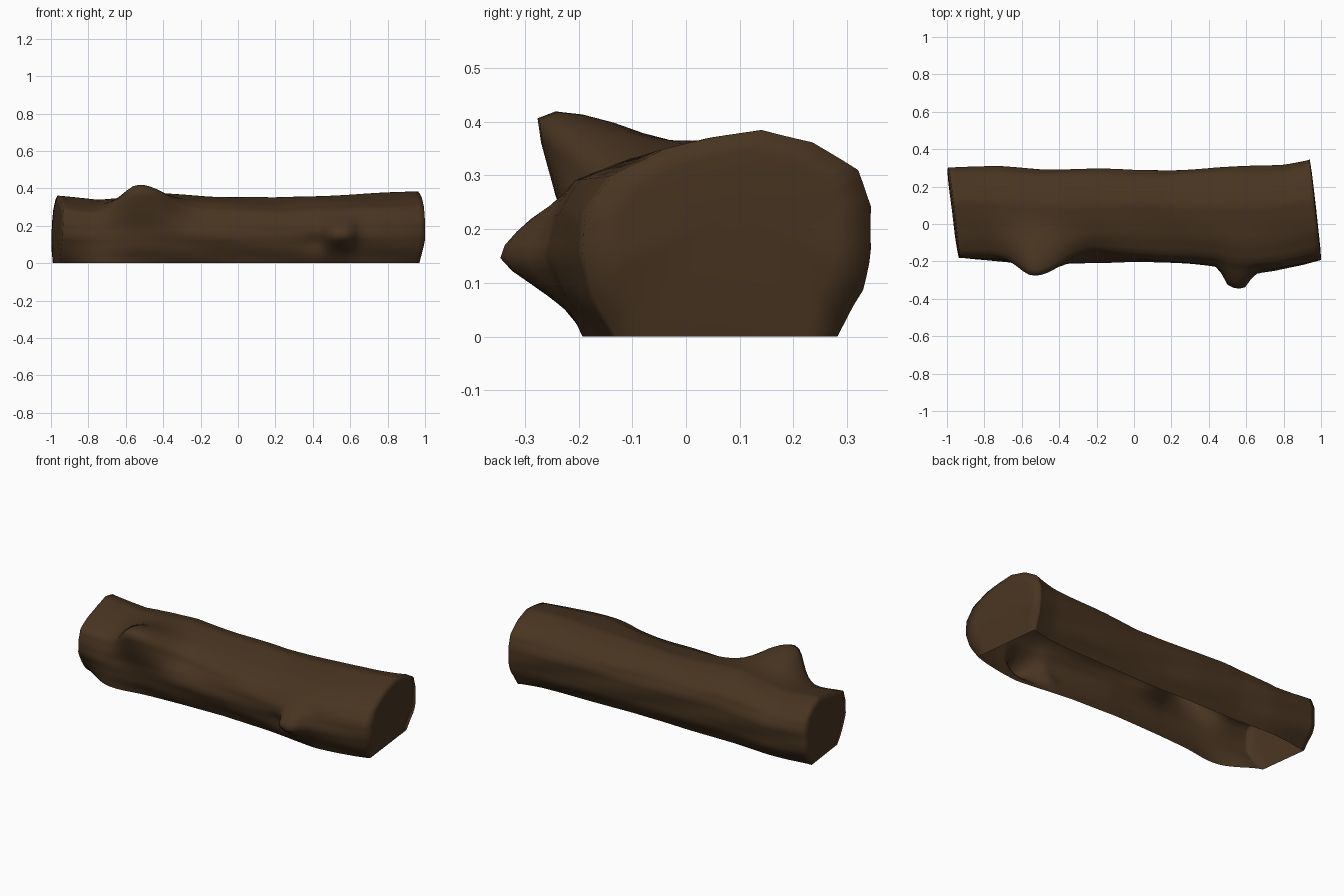
import bpy, bmesh, math

if "Cube" in bpy.data.objects:
    bpy.data.objects.remove(bpy.data.objects["Cube"])

# Bark colour
bark = bpy.data.materials.new("dark_brown_bark")
bark.diffuse_color = (0.066, 0.035, 0.015, 1)
bark.use_nodes = True
bark.node_tree.nodes["Principled BSDF"].inputs["Base Color"].default_value = bark.diffuse_color

# Outline of the log along its length: (x, value)
TOP = [(-1, .36), (-.75, .34), (-.62, .352), (-.4, .372), (-.15, .357), (.2, .35), (.6, .367), (1, .386)]
FRONT = [(-1, -.178), (-.8, -.19), (-.65, -.205), (-.4, -.215), (0, -.2), (.3, -.215), (.45, -.235),
         (.65, -.262), (.75, -.25), (.9, -.222), (1, -.195)]
BACK = [(-1, .305), (-.7, .31), (-.5, .296), (-.2, .298), (0, .29), (.2, .29), (.45, .305), (.8, .318), (1, .35)]

# Cross-section from the front bottom edge over the top to the back bottom edge
SECTION = [(.12, 0), (.045, .2), (0, .4), (.02, .6), (.1, .78), (.28, .9), (.46, .96), (.62, 1),
           (.79, .94), (.94, .8), (.995, .62), (.985, .42), (.965, .22), (.875, 0)]


def sample(table, x):
    for (x0, a), (x1, b) in zip(table, table[1:]):
        if x <= x1:
            return a + (b - a) * (x - x0) / (x1 - x0)
    return table[-1][1]


def bump(d, low, high, power=2):
    """Bell curve with its own width on each side."""
    return math.exp(-abs(d / (low if d < 0 else high)) ** power)


def surface_point(s, u, v):
    y0, y1 = sample(FRONT, s), sample(BACK, s)
    left = bump(s + 1, .2, .14)
    low = max(0, 1 - v / .35)
    if u < .5:
        # fuller foot and shoulder on the left, foot drawn in at the very end
        u -= .10 * low * bump(s + .73, .16, .2)
        u += .10 * low * left
        u -= .08 * bump(v - .82, .2, .12) * bump(s + 1, .2, .25)
    else:
        u -= .05 * low * left
    y, z = y0 + u * (y1 - y0), v * sample(TOP, s)
    shift_y = shift_z = 0
    if u < .6:
        # blunt branch stub on the front side
        k = bump(s - .545, .075, .08, 4) * bump(z - .15, .075, .09)
        shift_y -= .093 * k
        # raised branch stub at the upper front
        k = bump(s + .54, .12, .19) * bump(y + .17, .12, .13) * bump(z - .31, .09, .12)
        shift_y -= .13 * k
        shift_z += .138 * k
        # hollows beside the stubs
        shift_y += .03 * bump(s + .25, .14, .14) * bump(z - .26, .06, .05)
        shift_y += .02 * bump(s - .42, .06, .04) * bump(z - .12, .05, .04)
    # uneven bark
    if v > 0:
        shift_y += .003 * math.sin(9 * s + 14 * v)
        shift_z += .002 * math.sin(11 * s + 9 * u)
    # slanted saw cuts at both ends
    end = abs(s) ** 8
    if s > 0:
        dx = -.06 * (y + .19) / .53 - .2 * max(0, .12 - z)
    else:
        dx = .06 * (.3 - y) / .48 + .05 * max(0, z - .1)
    return s + dx * end, y + shift_y, z + shift_z


# Finer cross-section
profile = [(a[0] + (b[0] - a[0]) * t / 3, a[1] + (b[1] - a[1]) * t / 3)
           for a, b in zip(SECTION, SECTION[1:]) for t in range(3)]
profile.append(SECTION[-1])

# Log shell, open underneath, with closed ends
bm = bmesh.new()
N = 64
rings = []
for i in range(N + 1):
    s = -1 + 2 * i / N
    rings.append([bm.verts.new(surface_point(s, u, v)) for u, v in profile])
for r0, r1 in zip(rings, rings[1:]):
    for j in range(len(profile) - 1):
        bm.faces.new((r0[j], r0[j + 1], r1[j + 1], r1[j]))

# Slightly domed saw cuts, straight along the ground
for ring, sign in ((rings[0], -1), (rings[-1], 1)):
    n = len(ring)
    centre = sum((p.co for p in ring), ring[0].co * 0) / n
    ground = (ring[0].co + ring[-1].co) / 2
    inner = []
    for j, p in enumerate(ring):
        if j in (0, n - 1):
            inner.append(bm.verts.new(p.co.lerp(ground, .25)))
        else:
            co = p.co.lerp(centre, .25)
            co.x += .004 * sign
            inner.append(bm.verts.new(co))
    centre.x += .008 * sign
    hub = bm.verts.new(centre)
    for j in range(n):
        k = (j + 1) % n
        if k:
            bm.faces.new((ring[j], ring[k], inner[k], inner[j]))
        bm.faces.new((inner[j], inner[k], hub))
bmesh.ops.recalc_face_normals(bm, faces=bm.faces)

mesh = bpy.data.meshes.new("log")
bm.to_mesh(mesh)
bm.free()
mesh.materials.append(bark)
log = bpy.data.objects.new("log", mesh)
bpy.context.collection.objects.link(log)
bpy.context.view_layer.objects.active = log
log.select_set(True)
bpy.ops.object.shade_smooth_by_angle(angle=math.radians(120))
